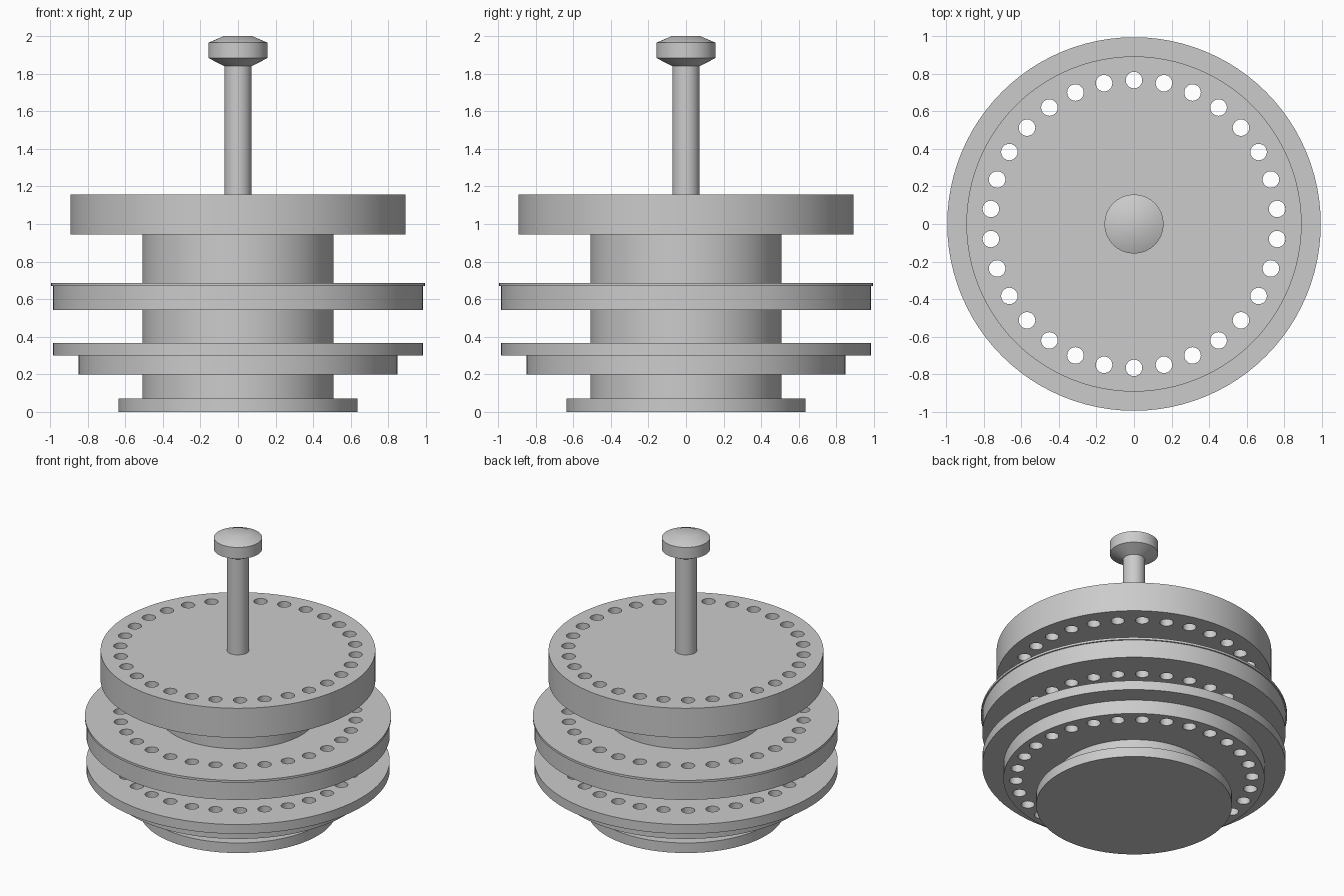
import bpy, bmesh
from math import sin, cos, pi, radians

if "Cube" in bpy.data.objects:
    bpy.data.objects.remove(bpy.data.objects["Cube"])

SIDES = 96


def finish(name, bm):
    bmesh.ops.recalc_face_normals(bm, faces=bm.faces)
    mesh = bpy.data.meshes.new(name)
    bm.to_mesh(mesh)
    bm.free()
    obj = bpy.data.objects.new(name, mesh)
    bpy.context.collection.objects.link(obj)
    return obj


def select(obj):
    bpy.ops.object.select_all(action='DESELECT')
    obj.select_set(True)
    bpy.context.view_layer.objects.active = obj


def lathe(name, profile, sides=SIDES):
    """Closed solid turned about z from (radius, height) points."""
    bm = bmesh.new()
    rings = [[bm.verts.new((r * cos(2 * pi * i / sides), r * sin(2 * pi * i / sides), z))
              for i in range(sides)] for r, z in profile]
    for lo, hi in zip(rings, rings[1:]):
        for i in range(sides):
            j = (i + 1) % sides
            bm.faces.new((lo[i], lo[j], hi[j], hi[i]))
    bm.faces.new(rings[0][::-1])
    bm.faces.new(rings[-1])
    return finish(name, bm)


def smooth(obj):
    select(obj)
    bpy.ops.object.shade_smooth_by_angle(angle=radians(25))


# Cutter: ring of 30 vertical pins
bm = bmesh.new()
for k in range(30):
    a = radians(90 + 12 * k)
    made = bmesh.ops.create_cone(bm, cap_ends=True, segments=24, radius1=0.044,
                                 radius2=0.044, depth=1.6)
    bmesh.ops.translate(bm, verts=made['verts'],
                        vec=(0.766 * cos(a), 0.766 * sin(a), 0.7))
cutter = finish("hole_cutter", bm)
cutter.hide_render = True

# Perforated discs
discs = {
    "lower_disc": [(0.848, 0.2), (0.848, 0.3), (0.985, 0.3), (0.985, 0.367)],
    "middle_disc": [(0.985, 0.543), (0.985, 0.671), (0.994, 0.671), (0.994, 0.687)],
    "top_disc": [(0.892, 0.945), (0.892, 1.156)],
}
for name, profile in discs.items():
    disc = lathe(name, profile)
    mod = disc.modifiers.new("holes", 'BOOLEAN')
    mod.operation = 'DIFFERENCE'
    mod.solver = 'EXACT'
    mod.object = cutter
    select(disc)
    bpy.ops.object.modifier_apply(modifier=mod.name)
    smooth(disc)
bpy.data.objects.remove(cutter)

# Foot, central drum and lifting handle
smooth(lathe("base_plate", [(0.636, 0), (0.636, 0.072)]))
smooth(lathe("central_drum", [(0.508, 0.03), (0.508, 1.0)]))
smooth(lathe("handle_rod", [(0.072, 1.1), (0.072, 1.86)], 48))
smooth(lathe("handle_knob", [(0.072, 1.84), (0.157, 1.883), (0.157, 1.965), (0.075, 2.0)], 64))
